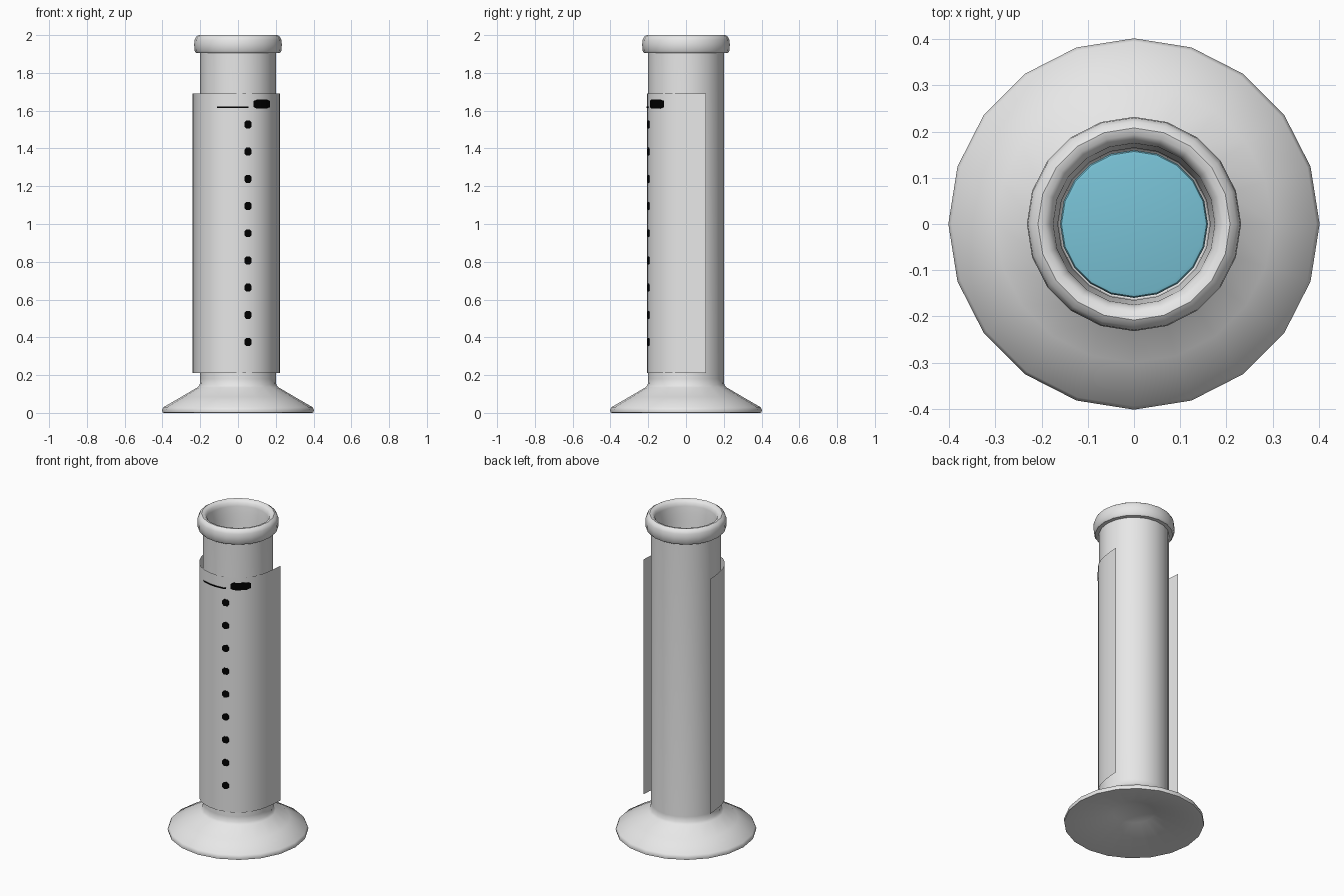
import bpy, bmesh, math

if "Cube" in bpy.data.objects:
    bpy.data.objects.remove(bpy.data.objects["Cube"])

SIDES = 20


def material(name, rgb):
    m = bpy.data.materials.new(name)
    m.diffuse_color = (*rgb, 1)
    m.use_nodes = True
    m.node_tree.nodes["Principled BSDF"].inputs["Base Color"].default_value = m.diffuse_color
    return m


grey = material("pale_grey", (0.8, 0.8, 0.8))
blue = material("water_blue", (0.19, 0.54, 0.67))
black = material("black", (0.0, 0.0, 0.0))


def finish(name, bm, mat, angle=40):
    mesh = bpy.data.meshes.new(name)
    bm.to_mesh(mesh)
    bm.free()
    mesh.materials.append(mat)
    ob = bpy.data.objects.new(name, mesh)
    bpy.context.collection.objects.link(ob)
    bpy.ops.object.select_all(action='DESELECT')
    ob.select_set(True)
    bpy.context.view_layer.objects.active = ob
    bpy.ops.object.shade_smooth_by_angle(angle=math.radians(angle))
    return ob


def lathe(name, profile, mat):
    bm = bmesh.new()
    vs = [bm.verts.new((r, 0, z)) for r, z in profile]
    edges = [bm.edges.new(p) for p in zip(vs, vs[1:])]
    bmesh.ops.spin(bm, geom=vs + edges, cent=(0, 0, 0), axis=(0, 0, 1),
                   angle=2 * math.pi, steps=SIDES)
    bmesh.ops.remove_doubles(bm, verts=bm.verts, dist=1e-4)
    bmesh.ops.recalc_face_normals(bm, faces=bm.faces)
    return finish(name, bm, mat)


# Hollow foot, tube, rounded rim and inner wall in one turned profile
lathe("measuring_cylinder", [
    (0, 0.09), (0.07, 0.087), (0.12, 0.075), (0.39, 0.0), (0.4, 0.002),
    (0.402, 0.015), (0.395, 0.03), (0.3, 0.085), (0.215, 0.135), (0.203, 0.148),
    (0.2, 0.18), (0.2, 1.905), (0.222, 1.906), (0.23, 1.916), (0.232, 1.95),
    (0.23, 1.975), (0.222, 1.991), (0.208, 2.0), (0.193, 1.997), (0.181, 1.985),
    (0.175, 1.965), (0.173, 1.92), (0.165, 1.88), (0.163, 0.2), (0.15, 0.185),
    (0, 0.18)], grey)

# Liquid inside the tube
lathe("liquid", [(0, 0.19), (0.15, 0.195), (0.16, 0.21), (0.16, 1.19),
                 (0.157, 1.198), (0.15, 1.2), (0, 1.2)], blue)

# Curved scale sheet wrapped round the front, flaring at its ends
CX = -0.009
half = [(0, -0.207), (0.045, -0.203), (0.09, -0.19), (0.13, -0.168),
        (0.163, -0.138), (0.19, -0.1), (0.209, -0.056), (0.221, -0.005),
        (0.228, 0.05), (0.232, 0.105)]
outline = [(CX - x, y) for x, y in reversed(half[1:])] + [(CX + x, y) for x, y in half]
bm = bmesh.new()
rows = [[bm.verts.new((x, y, z)) for x, y in outline] for z in (0.21, 1.69)]
for i in range(len(outline) - 1):
    bm.faces.new((rows[0][i], rows[0][i + 1], rows[1][i + 1], rows[1][i]))
finish("scale_sheet", bm, grey)


def sheet_y(x):
    for (x0, y0), (x1, y1) in zip(outline, outline[1:]):
        if x0 <= x <= x1:
            return y0 + (y1 - y0) * (x - x0) / (x1 - x0)


def mark(bm, x0, x1, z, h, cut=0.0, steps=4):
    """Thin plate following the sheet; cut narrows its end heights."""
    cols = []
    for i in range(steps + 1):
        t = i / steps
        x = x0 + (x1 - x0) * t
        hh = h / 2 * (1 - cut if i in (0, steps) else 1)
        y = sheet_y(x)
        cols.append([bm.verts.new((x, y + d, z + s * hh))
                     for d, s in ((-0.003, -1), (-0.003, 1), (0.001, 1), (0.001, -1))])
    for a, b in zip(cols, cols[1:]):
        for k in range(4):
            n = (k + 1) % 4
            bm.faces.new((a[k], b[k], b[n], a[n]))
    bm.faces.new(cols[0])
    bm.faces.new(cols[-1][::-1])


# Nine value marks, unit mark and the top graduation line
bm = bmesh.new()
for i in range(9):
    mark(bm, 0.034, 0.072, 0.375 + i * 0.144, 0.042, cut=0.5)
mark(bm, 0.083, 0.17, 1.635, 0.046, cut=0.3, steps=6)
mark(bm, -0.11, 0.055, 1.617, 0.008, steps=8)
bmesh.ops.recalc_face_normals(bm, faces=bm.faces)
finish("scale_marks", bm, black, 30)
